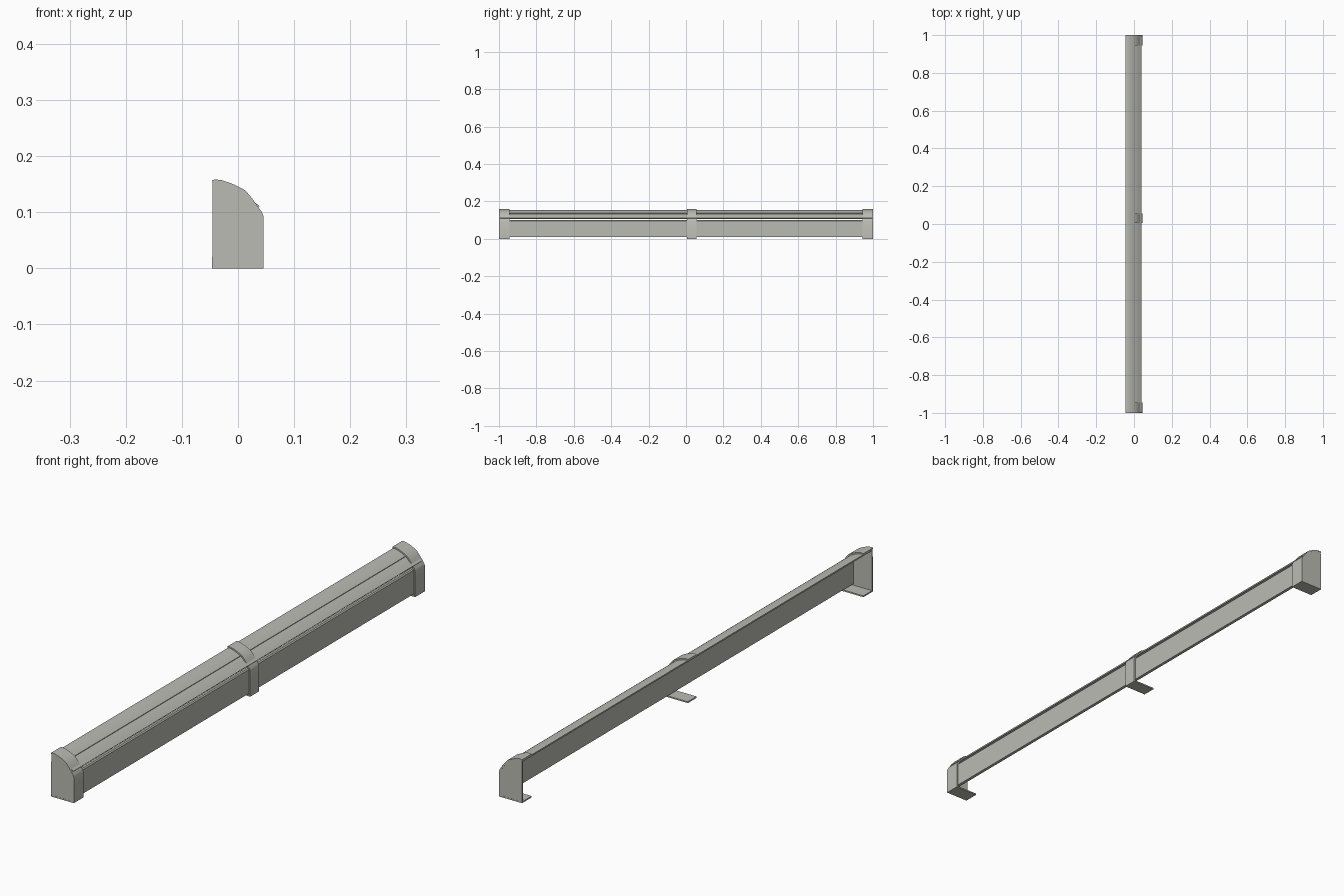
import bpy, bmesh, math
from mathutils import Vector

if "Cube" in bpy.data.objects:
    bpy.data.objects.remove(bpy.data.objects["Cube"])

grey = bpy.data.materials.new("warm_grey")
grey.diffuse_color = (0.50, 0.50, 0.455, 1)
grey.use_nodes = True
grey.node_tree.nodes["Principled BSDF"].inputs["Base Color"].default_value = grey.diffuse_color


def strip(path, t):
    """Closed outline: an open (x, z) path plus its copy offset inward by t."""
    pts = [Vector(p) for p in path]
    inner = []
    for i, p in enumerate(pts):
        ns = []
        for a, b in ((i - 1, i), (i, i + 1)):
            if a >= 0 and b < len(pts):
                d = (pts[b] - pts[a]).normalized()
                ns.append(Vector((d.y, -d.x)))
        n = sum(ns, Vector((0, 0))).normalized()
        inner.append(p + n * (t / n.dot(ns[0])))
    return pts + inner[::-1]


def extrude(name, outline, y0, y1):
    """Prism of an (x, z) outline running from y0 to y1."""
    bm = bmesh.new()
    face = bm.faces.new([bm.verts.new((p[0], y0, p[1])) for p in outline])
    res = bmesh.ops.extrude_face_region(bm, geom=[face])
    verts = [v for v in res["geom"] if isinstance(v, bmesh.types.BMVert)]
    bmesh.ops.translate(bm, verts=verts, vec=(0, y1 - y0, 0))
    bmesh.ops.recalc_face_normals(bm, faces=bm.faces)
    me = bpy.data.meshes.new(name)
    bm.to_mesh(me)
    bm.free()
    me.materials.append(grey)
    ob = bpy.data.objects.new(name, me)
    bpy.context.collection.objects.link(ob)
    bpy.context.view_layer.objects.active = ob
    ob.select_set(True)
    bpy.ops.object.shade_smooth_by_angle(angle=math.radians(30))
    ob.select_set(False)
    return ob


# Outer outline of the brackets: rounded top, sloped shoulder, front, foot
hood = [(-0.046, 0.157), (-0.040, 0.1585), (-0.029, 0.157), (-0.016, 0.153),
        (-0.002, 0.147), (0.013, 0.139), (0.024, 0.126), (0.035, 0.111),
        (0.042, 0.101), (0.045, 0.094)]
band = hood + [(0.045, 0.0), (-0.046, 0.0)]
band_outline = strip(band, 0.005)

# Bracket bands: two end caps and the middle clip
for name, y0, y1 in (("front_cap_band", -1.0, -0.945),
                     ("middle_clip", 0.005, 0.055),
                     ("back_cap_band", 0.945, 1.0)):
    extrude(name, band_outline, y0, y1)

# End plates closing the caps
plate = strip(band, 0.004)[len(band):]
for name, y0, y1 in (("front_end_plate", -0.9995, -0.994),
                     ("back_end_plate", 0.994, 0.9995)):
    extrude(name, plate, y0, y1)

# Rail: curved top cover
L = 0.9935
top = [(-0.044, 0.1525), (-0.040, 0.1535), (-0.029, 0.152), (-0.016, 0.148),
       (-0.003, 0.142), (0.006, 0.137)]
extrude("top_cover", strip(top, 0.007), -L, L)

# Rail: sloped shoulder, stepped below the cover and overhanging the front
shoulder = [(0.000, 0.1345), (0.009, 0.131), (0.029, 0.118), (0.0385, 0.111)]
extrude("shoulder_strip", strip(shoulder, 0.005), -L, L)

# Rail: front panel, open slot above it
extrude("front_panel", [(0.028, 0.010), (0.0395, 0.010),
                        (0.0395, 0.096), (0.036, 0.100), (0.028, 0.100)], -L, L)
